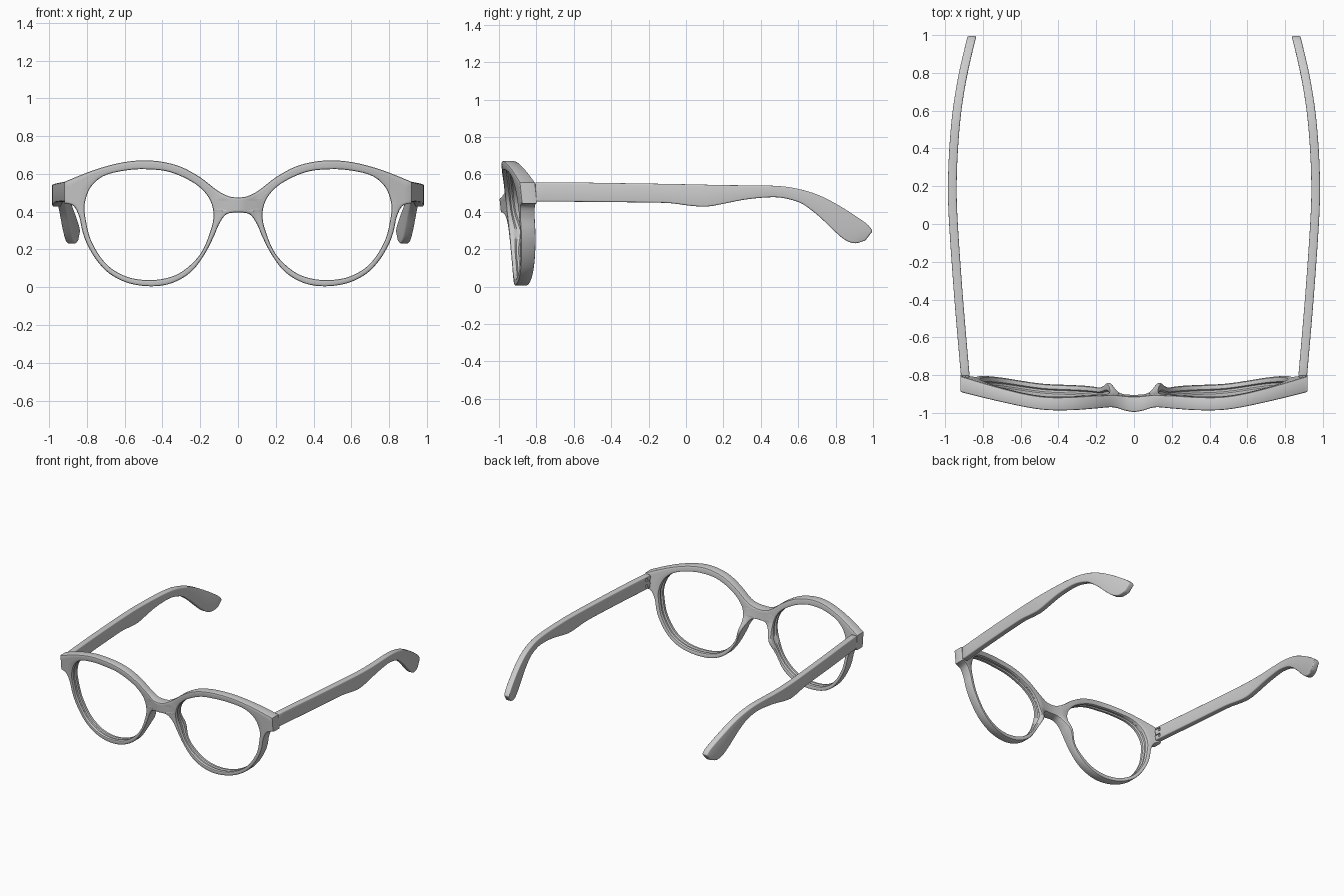
import bpy, bmesh, math

if "Cube" in bpy.data.objects:
    bpy.data.objects.remove(bpy.data.objects["Cube"])

HOLE_C = (0.47, 0.44)
B = 0.009     # rounding of the frame edges


def spline(pts, n, closed=False):
    """Smooth curve through the points, n steps per span."""
    m, out = len(pts), []
    for i in range(m if closed else m - 1):
        q = [pts[k % m] if closed else pts[min(max(k, 0), m - 1)] for k in range(i - 1, i + 3)]
        for s in range(n):
            t = s / n
            out.append(tuple(0.5 * (2 * b + (c - a) * t + (2 * a - 5 * b + 4 * c - d) * t * t
                                    + (3 * b - a - 3 * c + d) * t ** 3) for a, b, c, d in zip(*q)))
    if not closed:
        out.append(tuple(pts[-1]))
    return out


def lookup(table, x):
    for (x0, v0), (x1, v1) in zip(table, table[1:]):
        if x <= x1:
            return v0 + (v1 - v0) * max(0, x - x0) / (x1 - x0)
    return table[-1][1]


def loft(name, rings, closed, caps):
    bm = bmesh.new()
    vs = [[bm.verts.new(p) for p in r] for r in rings]
    k = len(rings[0])
    for i in range(len(vs) if closed else len(vs) - 1):
        a, b = vs[i], vs[(i + 1) % len(vs)]
        for j in range(k):
            quad = [a[j], a[(j + 1) % k], b[(j + 1) % k], b[j]]
            if any(abs(v.co.x) > 1e-4 for v in quad):   # leave the mirror plane open
                bm.faces.new(quad)
    if caps:
        bm.faces.new(vs[0])
        bm.faces.new(vs[-1])
    bmesh.ops.delete(bm, geom=[v for v in bm.verts if not v.link_faces], context='VERTS')
    bmesh.ops.remove_doubles(bm, verts=bm.verts, dist=1e-5)
    bmesh.ops.recalc_face_normals(bm, faces=bm.faces)
    me = bpy.data.meshes.new(name)
    bm.to_mesh(me)
    bm.free()
    ob = bpy.data.objects.new(name, me)
    bpy.context.collection.objects.link(ob)
    return ob


def mirror(ob):
    ob.modifiers.new("mirror", 'MIRROR').merge_threshold = 0.0003


def box(name, lo, hi):
    bpy.ops.mesh.primitive_cube_add(size=1)
    ob = bpy.context.object
    ob.name = name
    for v in ob.data.vertices:
        v.co = [(l + h) / 2 + c * (h - l) for l, h, c in zip(lo, hi, v.co)]
    return ob


def finish(ob):
    bpy.ops.object.select_all(action='DESELECT')
    ob.select_set(True)
    bpy.context.view_layer.objects.active = ob
    bpy.ops.object.convert(target='MESH')
    bpy.ops.object.shade_smooth_by_angle(angle=math.radians(35))


# Front frame outline (right half): brow, end tab, lower rim, bridge centre line
brow = spline([(0, .475), (.05, .482), (.11, .513), (.2, .582), (.3, .637), (.4, .664), (.5, .672),
               (.6, .663), (.7, .64), (.8, .607), (.92, .558)], 4)
tab = spline([(.92, .558), (.92, .445)], 4)
lower = spline([(.92, .445), (.87, .43), (.84, .37), (.825, .30), (.80, .23), (.75, .145), (.68, .072),
                (.58, .022), (.46, .005), (.35, .022), (.25, .08), (.18, .17), (.13, .265),
                (.10, .335), (.06, .388), (0, .395)], 4)
centre = spline([(0, .395), (0, .475)], 4)
outline = brow[:-1] + tab[:-1] + lower + centre[1:-1]
last = len(outline) - len(centre[1:-1]) - 1      # lower bridge point on the centre line


def inward(i):
    """Mitred inward direction of the outline, none inside the bridge."""
    if i > last:
        return 0, 0
    if i in (0, last):
        return 0, (-1 if i == 0 else 1)
    ns = []
    for p, q in ((outline[i - 1], outline[i]), (outline[i], outline[i + 1])):
        w = math.dist(p, q)
        ns.append(((q[1] - p[1]) / w, (p[0] - q[0]) / w))
    (a, b), (c, d) = ns
    k = 1 + a * c + b * d
    return (a + c) / k, (b + d) / k


# Lens opening
hole = spline([(.49, .625), (.36, .61), (.23, .55), (.155, .475), (.13, .39), (.145, .30), (.20, .175),
               (.29, .087), (.38, .048), (.49, .038), (.60, .06), (.70, .125), (.775, .24),
               (.805, .35), (.812, .44), (.78, .53), (.71, .59), (.60, .618)], 100, True)


def ang(p):
    return math.atan2(p[1] - HOLE_C[1], p[0] - HOLE_C[0])


hole_a = [(ang(p), p) for p in hole]
bow = spline([(0, -1.018), (.05, -1.008), (.11, -.988), (.2, -.987), (.35, -.989), (.5, -.982),
              (.7, -.947), (.92, -.902)], 8)
thick = spline([(0, .085), (.06, .075), (.12, .065), (.25, .07), (.6, .07), (.92, .085)], 8)


def place(x, z, d):
    """Bend, tilt and thicken the front, with nose pads; d runs 0 (front) to 1 (back)."""
    pad = .04 * math.exp(-((x - .13) / .05) ** 2 - ((z - .29) / .08) ** 2)
    y = lookup(bow, x) + .105 * (.67 - z) + d * (lookup(thick, x) + pad)
    return (x, y, z)


# Cross-section of the rim: (across, edge inset, depth), with a lens groove inside
half = [(0, 0, .12), (0, .27 * B, .035), (0, B, 0), (.33, B, 0), (.67, B, 0), (1, B, 0),
        (1, .27 * B, .035), (1, 0, .12), (1, 0, .32), (1, .008, .42)]
section = half + [(u, e, 1 - d) for u, e, d in reversed(half)]
rings = []
for k, o in enumerate(outline):
    n, a = inward(k), ang(o)
    h = min(hole_a, key=lambda c: abs(math.remainder(c[0] - a, math.tau)))[1]
    ring = []
    for u, e, d in section:
        p = (o[0] + n[0] * e, o[1] + n[1] * e)
        q = (h[0] + math.cos(a) * e, h[1] + math.sin(a) * e)
        if u == 0 and k > last:
            d = round(d)
        ring.append(place(p[0] + (q[0] - p[0]) * u, p[1] + (q[1] - p[1]) * u, d))
    rings.append(ring)
front = loft("front_frame", rings, True, False)
mirror(front)
finish(front)

# Temple arms: paired top and bottom edge points (y, z, y, z)
edges = spline([(-.806, .558, -.806, .455), (-.6, .557, -.6, .454), (-.4, .554, -.4, .452),
                (-.2, .551, -.2, .45), (-.08, .549, -.08, .446), (.02, .547, .02, .433),
                (.11, .545, .11, .428), (.2, .543, .2, .443), (.3, .542, .3, .463), (.42, .541, .4, .475),
                (.53, .535, .5, .477), (.62, .518, .6, .453), (.70, .493, .66, .417), (.78, .455, .72, .368),
                (.86, .408, .785, .305), (.93, .362, .85, .25), (.975, .328, .905, .232),
                (.998, .297, .96, .248)], 3)
arm_x = spline([(-.81, .893), (-.4, .928), (0, .956), (.2, .962), (.4, .955), (.6, .937), (.8, .904),
                (1, .857)], 8)
rings = [[(lookup(arm_x, y) + s, y, z) for y, z, s in
          ((a, b, .023), (c, d, .023), (c, d, -.023), (a, b, -.023))] for a, b, c, d in edges]
arm = loft("temple_arms", rings, False, True)
bev = arm.modifiers.new("bevel", 'BEVEL')
bev.width, bev.segments = .008, 3
bev.limit_method, bev.angle_limit = 'ANGLE', math.radians(50)

# Hinge: slots in the arm with knuckles on the frame side
cutters = []
for k, z in enumerate((.482, .53)):
    slot = box("hinge_slot_cutter_%d" % (k + 1), (.85, -.83, z - .013), (.893, -.755, z + .013))
    slot.hide_render = True
    cutters.append(slot)
    cut = arm.modifiers.new("slot", 'BOOLEAN')
    cut.object, cut.solver = slot, 'EXACT'
    knuckle = box("hinge_knuckles_%d" % (k + 1), (.876, -.825, z - .010), (.892, -.772, z + .010))
    mirror(knuckle)
    finish(knuckle)
mirror(arm)
finish(arm)
for c in cutters:
    bpy.data.objects.remove(c)
